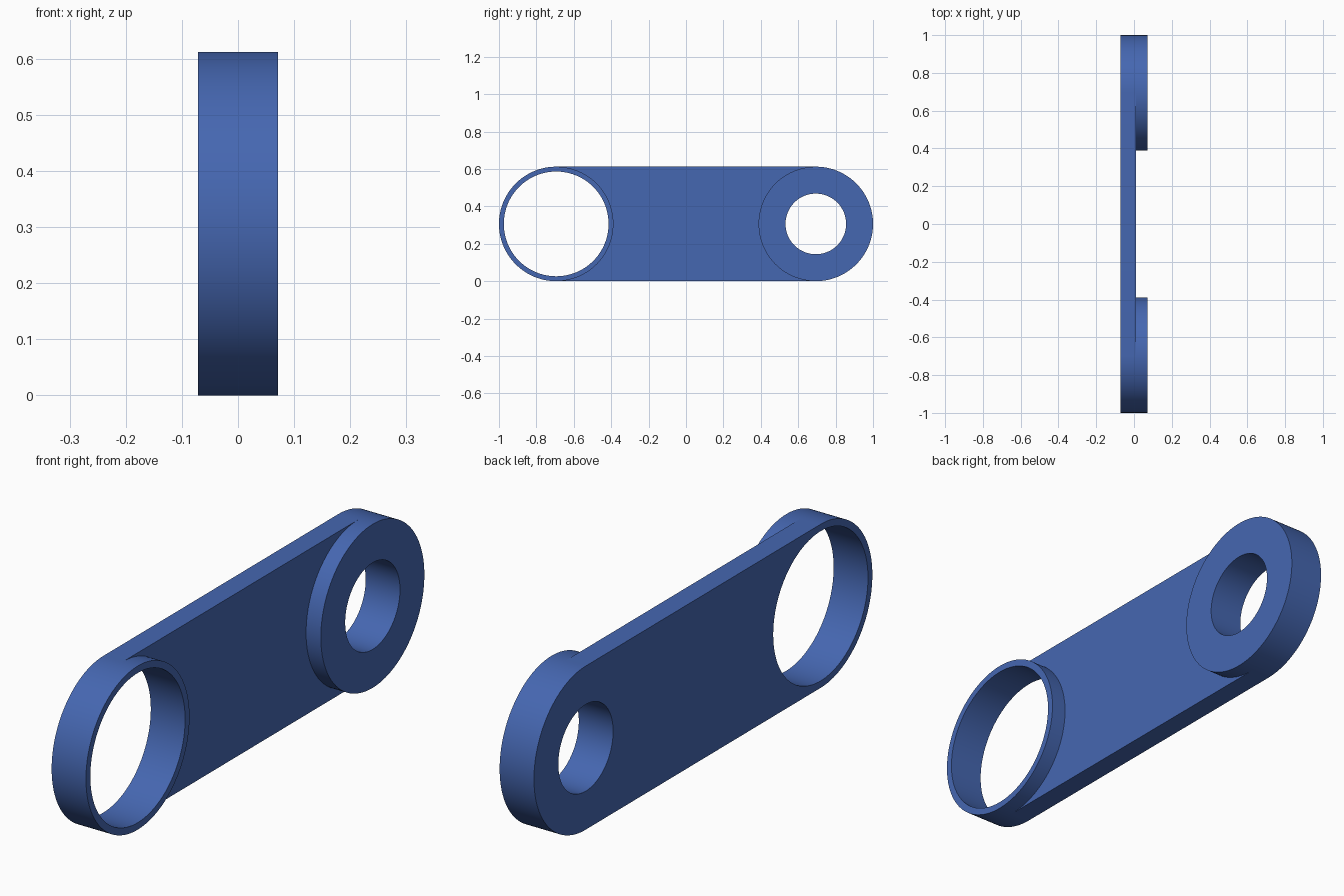
import bpy, bmesh, math

if "Cube" in bpy.data.objects:
    bpy.data.objects.remove(bpy.data.objects["Cube"])

R, CY = 0.306, 0.694            # end radius, end centre offset in y
X0, X1, X2 = -0.071, 0.01, 0.071  # back, plate face, boss face
N = 128


def arc(cy, r, a0, a1, n):
    return [(cy + r * math.cos(a0 + (a1 - a0) * i / n),
             R + r * math.sin(a0 + (a1 - a0) * i / n)) for i in range(n + 1)]


def prism(name, outline, x0, x1):
    """Extrude a y-z outline along x."""
    bm = bmesh.new()
    face = bm.faces.new([bm.verts.new((x0, y, z)) for y, z in outline])
    ext = bmesh.ops.extrude_face_region(bm, geom=[face])
    bmesh.ops.translate(bm, vec=(x1 - x0, 0, 0),
                        verts=[v for v in ext["geom"] if isinstance(v, bmesh.types.BMVert)])
    bmesh.ops.recalc_face_normals(bm, faces=bm.faces)
    mesh = bpy.data.meshes.new(name)
    bm.to_mesh(mesh)
    bm.free()
    ob = bpy.data.objects.new(name, mesh)
    bpy.context.collection.objects.link(ob)
    return ob


def disc(name, cy, r, x0, x1):
    return prism(name, arc(cy, r, -math.pi / 2, 1.5 * math.pi, N)[:-1], x0, x1)


def combine(target, tool, operation):
    mod = target.modifiers.new(operation.title(), 'BOOLEAN')
    mod.operation, mod.solver, mod.object = operation, 'EXACT', tool
    bpy.context.view_layer.objects.active = target
    bpy.ops.object.modifier_apply(modifier=mod.name)
    bpy.data.objects.remove(tool, do_unlink=True)


# Round-ended plate
h = math.pi / 2
link = prism("link_arm", arc(CY, R, -h, h, N // 2) + arc(-CY, R, h, 3 * h, N // 2), X0, X1)

# Raised boss and bore at each end
for cy, bore in ((-CY, 0.28), (CY, 0.162)):
    combine(link, disc("boss", cy, R, X1, X2), 'UNION')
    combine(link, disc("bore", cy, bore, X0 - 0.1, X2 + 0.1), 'DIFFERENCE')

# Blue finish
mat = bpy.data.materials.new("blue")
mat.diffuse_color = (0.06, 0.135, 0.44, 1)
mat.use_nodes = True
mat.node_tree.nodes["Principled BSDF"].inputs["Base Color"].default_value = mat.diffuse_color
link.data.materials.clear()
link.data.materials.append(mat)
for p in link.data.polygons:
    p.material_index = 0

bpy.ops.object.select_all(action='DESELECT')
link.select_set(True)
bpy.context.view_layer.objects.active = link
bpy.ops.object.shade_smooth_by_angle(angle=math.radians(30))
